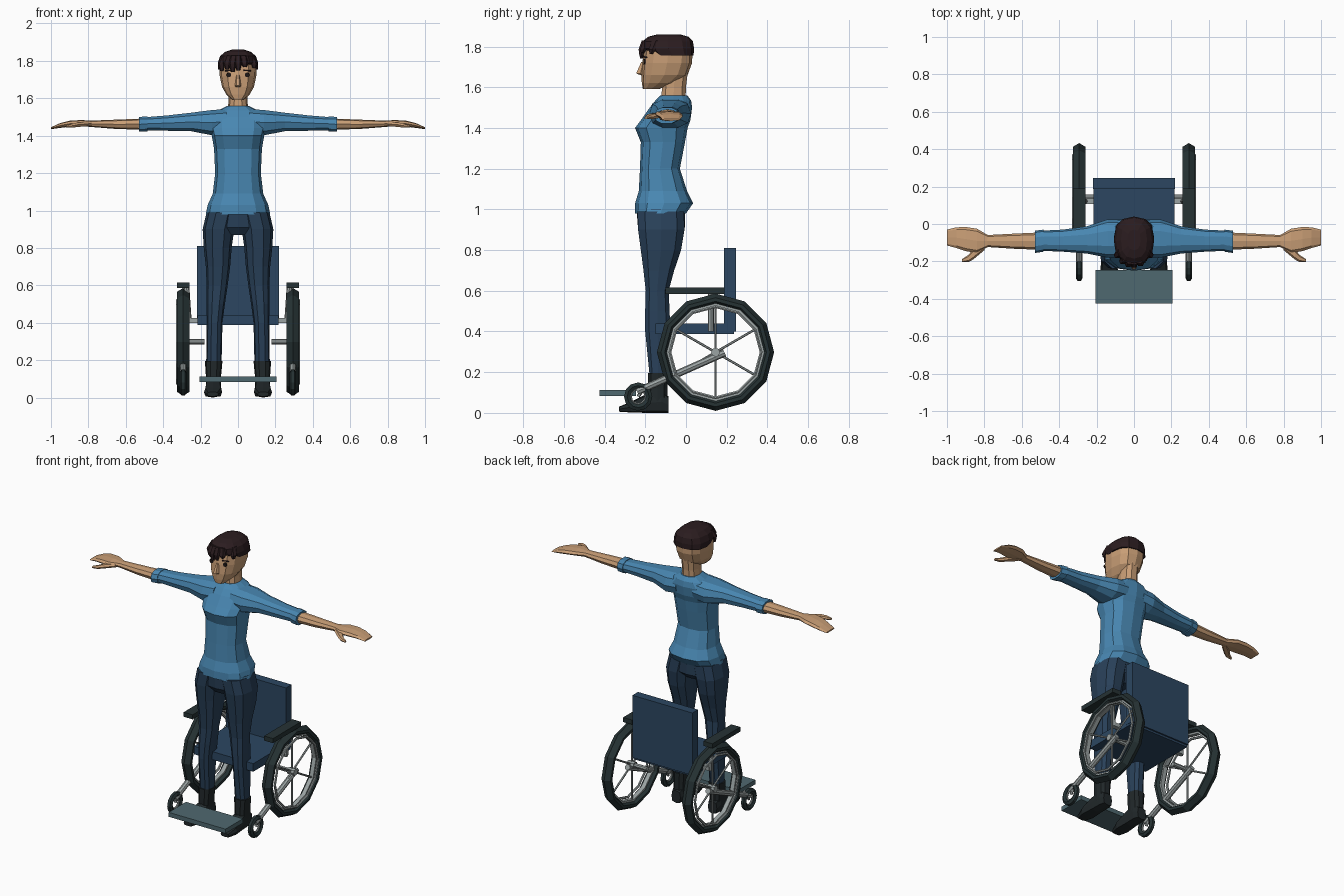
import bpy, bmesh, math
from mathutils import Vector


def material(name, rgb):
    m = bpy.data.materials.new(name)
    m.diffuse_color = (*rgb, 1)
    return m


SKIN = material("skin", (0.58, 0.34, 0.18))
SHIRT = material("shirt_blue", (0.065, 0.24, 0.44))
DENIM = material("dark_denim", (0.022, 0.052, 0.10))
CLOTH = material("seat_blue", (0.025, 0.062, 0.12))
BOOT = material("boot_black", (0.015, 0.021, 0.023))
RUBBER = material("rubber_slate", (0.019, 0.032, 0.034))
METAL = material("metal_grey", (0.33, 0.37, 0.37))
PLATE = material("plate_slate", (0.078, 0.14, 0.16))
HAIR = material("hair_brown", (0.024, 0.012, 0.014))
EYE = material("eye_black", (0.012, 0.008, 0.008))


def finish(name, bm, mat):
    bmesh.ops.recalc_face_normals(bm, faces=bm.faces)
    me = bpy.data.meshes.new(name)
    bm.to_mesh(me)
    bm.free()
    me.materials.append(mat)
    ob = bpy.data.objects.new(name, me)
    bpy.context.collection.objects.link(ob)
    return ob


def loft(name, axis, sections, mat, n=12, e=0.8, side=1):
    """Skin rounded cross-sections (t, u0, u1, v0, v1) along an axis."""
    bm = bmesh.new()
    rings = []
    for t, u0, u1, v0, v1 in sections:
        ring = []
        for i in range(n):
            a = math.tau * i / n
            c, s = round(math.cos(a), 6), round(math.sin(a), 6)
            u = (u0 + u1) / 2 + (u1 - u0) / 2 * math.copysign(abs(c) ** e, c)
            v = (v0 + v1) / 2 + (v1 - v0) / 2 * math.copysign(abs(s) ** e, s)
            p = {"x": (t, u, v), "y": (u, t, v), "z": (u, v, t)}[axis]
            ring.append(bm.verts.new((p[0] * side, p[1], p[2])))
        rings.append(ring)
    for a, b in zip(rings, rings[1:]):
        for i in range(n):
            j = (i + 1) % n
            bm.faces.new((a[i], a[j], b[j], b[i]))
    bm.faces.new(rings[0])
    bm.faces.new(rings[-1])
    return finish(name, bm, mat)


def box(name, x0, x1, y0, y1, z0, z1, mat):
    bm = bmesh.new()
    bmesh.ops.create_cube(bm, size=1)
    for v in bm.verts:
        v.co = ((x0 + x1) / 2 + v.co.x * (x1 - x0), (y0 + y1) / 2 + v.co.y * (y1 - y0),
                (z0 + z1) / 2 + v.co.z * (z1 - z0))
    return finish(name, bm, mat)


def rod(name, p, q, r, mat, n=8, r2=None):
    p, q = Vector(p), Vector(q)
    bm = bmesh.new()
    bmesh.ops.create_cone(bm, cap_ends=True, segments=n, radius1=r,
                          radius2=r if r2 is None else r2, depth=(q - p).length)
    rot = (q - p).to_track_quat("Z", "Y")
    for v in bm.verts:
        v.co = rot @ v.co + (p + q) / 2
    return finish(name, bm, mat)


def hoop(name, centre, profile, mat, n=12):
    """Revolve a closed (x offset, radius) profile around a sideways axle."""
    bm = bmesh.new()
    cx, cy, cz = centre
    rings = [[bm.verts.new((cx + x, cy + r * math.cos(math.tau * i / n),
                            cz + r * math.sin(math.tau * i / n))) for x, r in profile]
             for i in range(n)]
    k = len(profile)
    for i in range(n):
        a, b = rings[i], rings[(i + 1) % n]
        for j in range(k):
            bm.faces.new((a[j], a[(j + 1) % k], b[(j + 1) % k], b[j]))
    return finish(name, bm, mat)


def tube(x, r, t):
    return [(x + t * math.cos(math.tau * i / 6), r + t * math.sin(math.tau * i / 6)) for i in range(6)]


# Shirt body, half-widths mirrored about the middle
torso = [(0.98, 0.172, -0.25, 0.0), (1.03, 0.162, -0.25, 0.035), (1.09, 0.135, -0.232, 0.005),
         (1.20, 0.122, -0.226, -0.03), (1.33, 0.128, -0.222, -0.005), (1.40, 0.14, -0.25, 0.008),
         (1.44, 0.15, -0.22, 0.022), (1.50, 0.15, -0.178, 0.03), (1.535, 0.105, -0.15, 0.025),
         (1.56, 0.058, -0.125, 0.006)]
loft("shirt_body", "z", [(z, -w, w, a, b) for z, w, a, b in torso], SHIRT)

# Neck and head
loft("neck", "z", [(1.53, -0.055, 0.055, -0.125, 0.0), (1.60, -0.05, 0.05, -0.12, 0.002),
                   (1.68, -0.052, 0.052, -0.12, 0.012)], SKIN, 10)
head = [(1.592, 0.032, -0.212, -0.13), (1.62, 0.062, -0.217, -0.05), (1.66, 0.085, -0.22, 0.008),
        (1.72, 0.098, -0.215, 0.03), (1.78, 0.1, -0.205, 0.032), (1.83, 0.08, -0.17, 0.01)]
loft("head", "z", [(z, -w, w, a, b) for z, w, a, b in head], SKIN)
loft("nose", "z", [(1.66, -0.014, 0.014, -0.228, -0.20), (1.668, -0.017, 0.017, -0.247, -0.20),
                   (1.725, -0.008, 0.008, -0.221, -0.20)], SKIN, 6)

# Hair cap with side-swept fringe locks
hair = [(1.755, 0.106, -0.165, 0.037), (1.79, 0.108, -0.215, 0.04), (1.825, 0.096, -0.215, 0.034),
        (1.848, 0.07, -0.185, 0.012), (1.86, 0.035, -0.14, -0.03)]
loft("hair_cap", "z", [(z, -w, w, a, b) for z, w, a, b in hair], HAIR)
for i, (x, y, z) in enumerate([(-0.088, -0.175, 1.745), (-0.06, -0.207, 1.755), (-0.03, -0.222, 1.74),
                               (0.0, -0.225, 1.75), (0.035, -0.218, 1.768), (0.085, -0.175, 1.762)]):
    loft(f"fringe_lock_{i}", "z", [(z, x - 0.008, x + 0.012, y - 0.004, y + 0.012),
                                   (1.785, x - 0.02, x + 0.02, y - 0.01, y + 0.03),
                                   (1.83, x * 0.8 - 0.018, x * 0.8 + 0.02, y + 0.005, y + 0.05)], HAIR, 6)

for s, tag in ((1, "right"), (-1, "left")):
    def part(name, axis, sections, mat, n=10, e=0.8):
        loft(f"{name}_{tag}", axis, sections, mat, n, e, s)

    # Eyes and brows
    rod(f"eye_{tag}", (s * 0.049, -0.209, 1.725), (s * 0.049, -0.200, 1.725), 0.013, EYE)
    rod(f"brow_{tag}", (s * 0.03, -0.21, 1.749), (s * 0.068, -0.193, 1.747), 0.004, HAIR, 5)

    # Arm, cuff, hand and thumb
    part("sleeve", "x", [(0.06, -0.18, 0.025, 1.41, 1.545), (0.14, -0.18, 0.025, 1.40, 1.54),
                         (0.25, -0.158, -0.012, 1.422, 1.525), (0.38, -0.148, -0.03, 1.425, 1.51),
                         (0.50, -0.143, -0.036, 1.428, 1.50)], SHIRT)
    part("cuff", "x", [(0.485, -0.148, -0.03, 1.42, 1.505), (0.528, -0.155, -0.036, 1.42, 1.502)], SHIRT)
    part("forearm", "x", [(0.50, -0.138, -0.045, 1.432, 1.492), (0.65, -0.132, -0.052, 1.436, 1.486),
                          (0.80, -0.122, -0.06, 1.448, 1.48)], SKIN, 8)
    part("hand", "x", [(0.78, -0.122, -0.06, 1.448, 1.48), (0.84, -0.155, -0.025, 1.452, 1.484),
                       (0.90, -0.145, -0.016, 1.448, 1.48), (0.95, -0.128, -0.018, 1.442, 1.468),
                       (1.0, -0.115, -0.03, 1.435, 1.445)], SKIN, 8, 0.7)
    part("thumb", "x", [(0.80, -0.14, -0.09, 1.45, 1.476), (0.86, -0.19, -0.135, 1.445, 1.472),
                        (0.885, -0.203, -0.165, 1.442, 1.465), (0.92, -0.204, -0.188, 1.442, 1.455)], SKIN, 6)

    # Trouser leg
    part("trouser_leg", "z", [(0.18, 0.088, 0.17, -0.18, -0.095), (0.40, 0.083, 0.168, -0.203, -0.075),
                              (0.50, 0.07, 0.168, -0.203, -0.078), (0.60, 0.055, 0.168, -0.20, -0.083),
                              (0.70, 0.042, 0.172, -0.212, -0.055), (0.80, 0.034, 0.183, -0.226, -0.02),
                              (0.90, 0.02, 0.189, -0.24, -0.003), (0.99, 0.0, 0.168, -0.243, -0.005)], DENIM)
    # Boot
    part("boot_shaft", "z", [(0.04, 0.092, 0.172, -0.19, -0.09), (0.12, 0.09, 0.172, -0.19, -0.09),
                             (0.195, 0.083, 0.177, -0.188, -0.088)], BOOT)
    part("boot_foot", "y", [(-0.085, 0.10, 0.165, 0, 0.08), (-0.12, 0.09, 0.172, 0, 0.11),
                            (-0.19, 0.09, 0.175, 0, 0.095), (-0.27, 0.085, 0.182, 0.002, 0.055),
                            (-0.33, 0.105, 0.165, 0.006, 0.03)], BOOT, 8, 0.55)

    # Big wheel: tyre, rim, push ring, hub and spokes
    X, Y, Z = s * 0.293, 0.145, 0.298
    hoop(f"tyre_{tag}", (X, Y, Z), [(-0.018, 0.24), (-0.033, 0.25), (-0.033, 0.268), (0, 0.288),
                                    (0.033, 0.268), (0.033, 0.25), (0.018, 0.24)], RUBBER)
    hoop(f"rim_{tag}", (X, Y, Z), [(-0.014, 0.228), (-0.014, 0.245), (0.014, 0.245), (0.014, 0.228)], METAL)
    hoop(f"push_ring_{tag}", (X, Y, Z), tube(s * 0.03, 0.224, 0.008), METAL)
    rod(f"hub_{tag}", (X - 0.025, Y, Z), (X + 0.025, Y, Z), 0.022, METAL)
    rod(f"axle_{tag}", (s * 0.18, Y, Z), (X, Y, Z), 0.014, METAL)
    for i in range(6):
        a = math.pi / 2 + i * math.pi / 3
        rod(f"spoke_{tag}_{i}", (X, Y, Z), (X, Y + 0.235 * math.cos(a), Z + 0.235 * math.sin(a)), 0.006, METAL, 6)

    # Frame bar, caster wheel, armrest and its post
    rod(f"frame_bar_{tag}", (X, -0.24, 0.105), (X, 0.19, 0.295), 0.018, METAL)
    hoop(f"caster_tyre_{tag}", (X, -0.235, 0.08), tube(0, 0.054, 0.018), RUBBER)
    hoop(f"caster_rim_{tag}", (X, -0.235, 0.08), tube(0, 0.036, 0.006), METAL)
    rod(f"caster_fork_{tag}", (X, -0.235, 0.08), (X, -0.21, 0.12), 0.009, METAL, 6)
    x0, x1 = sorted((s * 0.26, s * 0.325))
    box(f"armrest_{tag}", x0, x1, -0.10, 0.19, 0.585, 0.615, RUBBER)
    rod(f"armrest_post_{tag}", (s * 0.262, 0.122, 0.40), (s * 0.275, 0.122, 0.59), 0.015, METAL)
    box(f"seat_bracket_{tag}", *sorted((s * 0.20, s * 0.265)), 0.107, 0.137, 0.40, 0.425, METAL)

# Trouser hips joining both legs
loft("trouser_hips", "z", [(0.868, -0.09, 0.09, -0.20, -0.05), (0.91, -0.155, 0.155, -0.236, -0.006),
                           (1.0, -0.168, 0.168, -0.243, -0.005)], DENIM)

# Chair seat, backrest and footplate
box("seat", -0.216, 0.216, -0.15, 0.235, 0.387, 0.44, CLOTH)
box("backrest", -0.218, 0.218, 0.187, 0.245, 0.40, 0.81, CLOTH)
box("footplate", -0.207, 0.207, -0.425, -0.245, 0.083, 0.112, PLATE)
